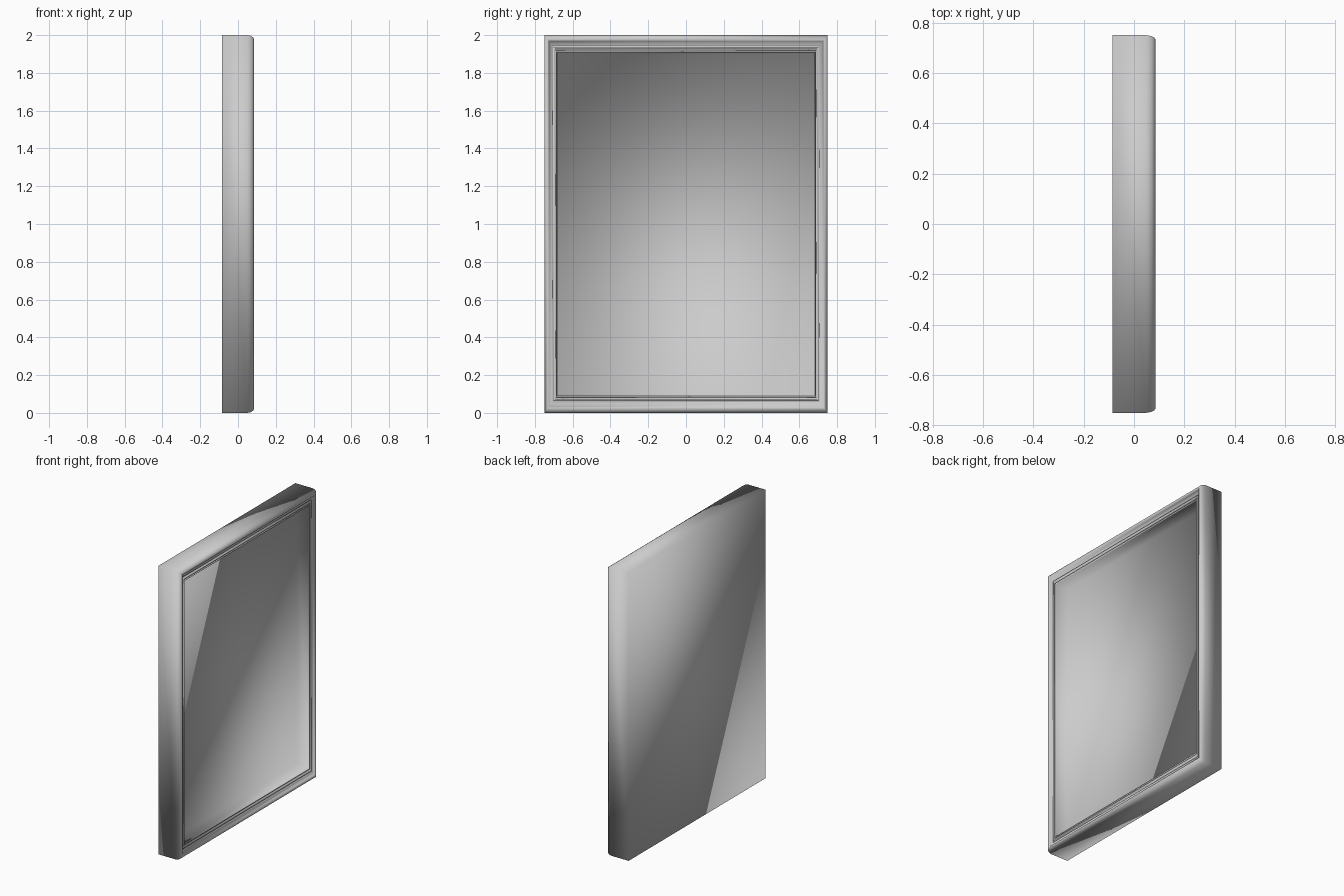
import bpy
import bmesh

cube = bpy.data.objects.get("Cube")
if cube:
    bpy.data.objects.remove(cube, do_unlink=True)

HALF_WIDTH, HALF_HEIGHT = 0.75, 1.0
STRETCH = HALF_HEIGHT / HALF_WIDTH   # moulding is wider at the top and bottom

# Moulding cross-section: (inset from the outer edge, depth along x)
PROFILE = [
    (0.0, -0.085), (0.0, 0.05),                       # back edge and side
    (0.003, 0.068), (0.009, 0.08), (0.016, 0.085),    # rounded outer rim
    (0.022, 0.083), (0.024, 0.073),
    (0.039, 0.073), (0.041, 0.062),                   # first groove
    (0.046, 0.062), (0.048, 0.073),
    (0.055, 0.073), (0.056, 0.062),                   # second groove
    (0.061, 0.062), (0.062, 0.07),
    (0.066, 0.07), (0.068, 0.064), (0.073, -0.025),   # lip and deep recess wall
]
CORNERS = [(-1, -1), (1, -1), (1, 1), (-1, 1)]


def add_ring(bm, inset, depth):
    y = HALF_WIDTH - inset
    z = HALF_HEIGHT - inset * STRETCH
    return [bm.verts.new((depth, sy * y, HALF_HEIGHT + sz * z)) for sy, sz in CORNERS]


# Frame moulding, closed by the back board and the recessed front panel
bm = bmesh.new()
rings = [add_ring(bm, inset, depth) for inset, depth in PROFILE]
for outer, inner in zip(rings, rings[1:]):
    for i in range(4):
        j = (i + 1) % 4
        bm.faces.new((outer[i], outer[j], inner[j], inner[i]))
bm.faces.new(rings[0][::-1])
bm.faces.new(rings[-1])
bmesh.ops.recalc_face_normals(bm, faces=bm.faces)
for face in bm.faces:
    face.smooth = True

mesh = bpy.data.meshes.new("framed_panel")
bm.to_mesh(mesh)
bm.free()

# Single plain grey finish
grey = bpy.data.materials.new("light_grey")
grey.use_nodes = True
grey.diffuse_color = (0.6, 0.6, 0.6, 1.0)
grey.node_tree.nodes["Principled BSDF"].inputs["Base Color"].default_value = grey.diffuse_color
mesh.materials.append(grey)

panel = bpy.data.objects.new("framed_panel", mesh)
bpy.context.collection.objects.link(panel)
